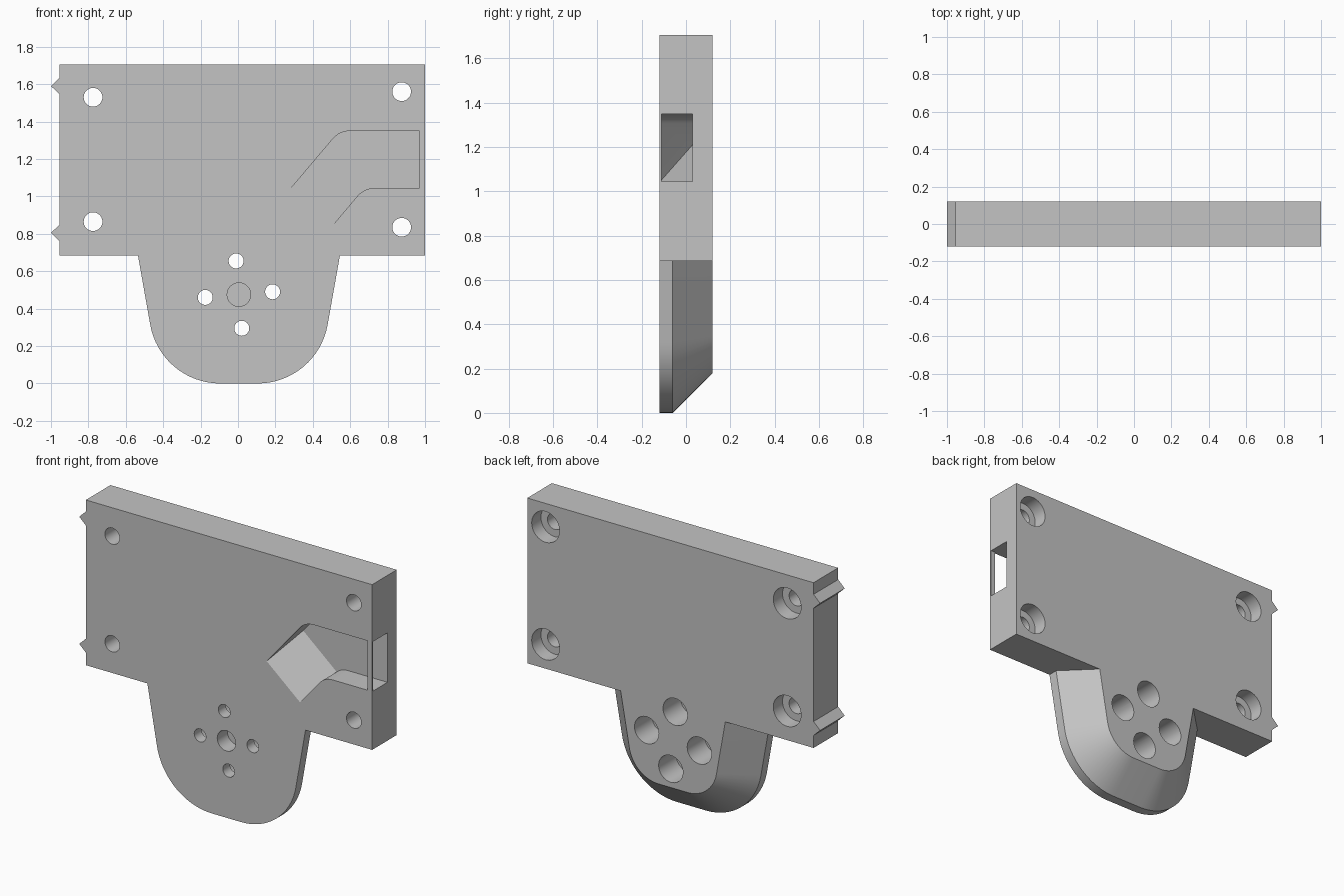
import bpy, bmesh
from math import sin, cos, pi, radians
from mathutils import Vector

cube = bpy.data.objects.get("Cube")
if cube:
    bpy.data.objects.remove(cube, do_unlink=True)

grey = bpy.data.materials.new("plain grey")
grey.use_nodes = True
grey.diffuse_color = (0.55, 0.55, 0.55, 1)
grey.node_tree.nodes["Principled BSDF"].inputs["Base Color"].default_value = (0.55, 0.55, 0.55, 1)

FRONT, BACK = -0.12, 0.12
LEFT, RIGHT = 1.0, -0.955
BOTTOM, TOP = 0.685, 1.705


def loft(name, sections):
    """Closed solid through sections given as (y, [(x, z), ...])."""
    bm = bmesh.new()
    rings = [[bm.verts.new((x, y, z)) for x, z in pts] for y, pts in sections]
    n = len(rings[0])
    for a, b in zip(rings, rings[1:]):
        for i in range(n):
            j = (i + 1) % n
            bm.faces.new((a[i], a[j], b[j], b[i]))
    bm.faces.new(rings[0][::-1])
    bm.faces.new(rings[-1])
    bm.normal_update()
    if bm.calc_volume(signed=True) < 0:
        bmesh.ops.reverse_faces(bm, faces=bm.faces[:])
    mesh = bpy.data.meshes.new(name)
    bm.to_mesh(mesh)
    bm.free()
    mesh.materials.append(grey)
    obj = bpy.data.objects.new(name, mesh)
    bpy.context.collection.objects.link(obj)
    return obj


def cut(target, cutter):
    """Subtract the cutter from the target and discard it."""
    cutter.hide_render = True
    bpy.context.view_layer.objects.active = target
    mod = target.modifiers.new("cut", "BOOLEAN")
    mod.operation = "DIFFERENCE"
    mod.solver = "EXACT"
    mod.object = cutter
    bpy.ops.object.modifier_apply(modifier=mod.name)
    bpy.data.objects.remove(cutter, do_unlink=True)


def circle(x, z, r, n=40):
    return [(x + r * cos(2 * pi * i / n), z + r * sin(2 * pi * i / n)) for i in range(n)]


def outline(inset):
    """Plate with side ridges and a rounded tongue, the tongue shrunk by inset."""
    tilt, radius, mid = radians(9.8), 0.38, 0.005
    pts = [(LEFT, TOP), (RIGHT, TOP)]
    for z in (1.59, 0.805):
        pts += [(RIGHT, z + 0.043), (-1.0, z), (RIGHT, z - 0.043)]
    pts.append((RIGHT, BOTTOM))
    half = [(0.54 - inset / cos(tilt), BOTTOM)]
    steps = 16
    for i in range(steps + 1):
        a = -tilt - (pi / 2 - tilt) * i / steps
        half.append((0.1 + (radius - inset) * cos(a), radius + (radius - inset) * sin(a)))
    pts += [(mid - x, z) for x, z in half]
    pts += [(mid + x, z) for x, z in reversed(half)]
    pts.append((LEFT, BOTTOM))
    return pts


def fillet(before, corner, after, t=0.058, n=8):
    """Rounded corner as a short quadratic curve."""
    c = Vector(corner)
    p = c + (Vector(before) - c).normalized() * t
    q = c + (Vector(after) - c).normalized() * t
    return [tuple(p * (1 - s) ** 2 + c * 2 * s * (1 - s) + q * s * s)
            for s in (i / n for i in range(n + 1))]


# Main body with the chamfered tongue
body = loft("mounting_plate", [(FRONT, outline(0)), (-0.06, outline(0)), (BACK, outline(0.18))])

# Counterbored screw holes
corner_holes = [(-0.775, 1.53), (-0.775, 0.865), (0.875, 1.56), (0.875, 0.835)]
tongue_holes = [(-0.01, 0.655), (-0.175, 0.46), (0.185, 0.49), (0.02, 0.295)]
for holes, r, bore, depth in ((corner_holes, 0.05, 0.095, 0.09), (tongue_holes, 0.04, 0.083, 0.17)):
    for x, z in holes:
        step = BACK - depth
        cut(body, loft("screw_hole_cutter", [
            (FRONT - 0.05, circle(x, z, r)), (step, circle(x, z, r)),
            (step, circle(x, z, bore)), (BACK + 0.05, circle(x, z, bore))]))

# Blind centre hole in the front of the tongue
centre = circle(0.005, 0.475, 0.063)
cut(body, loft("centre_hole_cutter", [(FRONT - 0.05, centre), (-0.02, centre)]))

# Bent channel leading out of the left side
along, across = Vector((0.647, 0.763)), Vector((0.763, -0.647))
start = Vector((0.28, 1.04))
roof, sill, mouth = 1.35, 1.045, 1.1
high = start - along * 0.1
low = high + across * 0.298
channel = [tuple(high)] + fillet(high, (0.543, roof), (mouth, roof))
channel += [(mouth, roof), (mouth, sill)]
channel += fillet((mouth, sill), (0.675, sill), low) + [tuple(low)]
slot = loft("slot_cutter", [(FRONT - 0.02, channel), (0.03, channel)])

# Sloping ramp at the inner end of the channel
ramp = []
for y in (FRONT - 0.05, 0.06):
    reach = (y - FRONT) / 0.15 * 0.223
    ramp.append((y, [tuple(start + along * u + across * v) for u, v in
                     ((-0.4, -0.1), (-0.4, 0.36), (reach, 0.36), (reach, -0.1))]))
cut(slot, loft("ramp_cutter", ramp))
cut(body, slot)

# Thin strip closing the channel mouth at the front
strip = [(0.97, sill), (LEFT, sill), (LEFT, roof), (0.97, roof)]
bridge = loft("slot_bridge", [(FRONT, strip), (FRONT + 0.01, strip)])

bpy.ops.object.select_all(action="DESELECT")
for obj in (body, bridge):
    obj.select_set(True)
bpy.context.view_layer.objects.active = body
bpy.ops.object.shade_smooth_by_angle(angle=radians(30))
